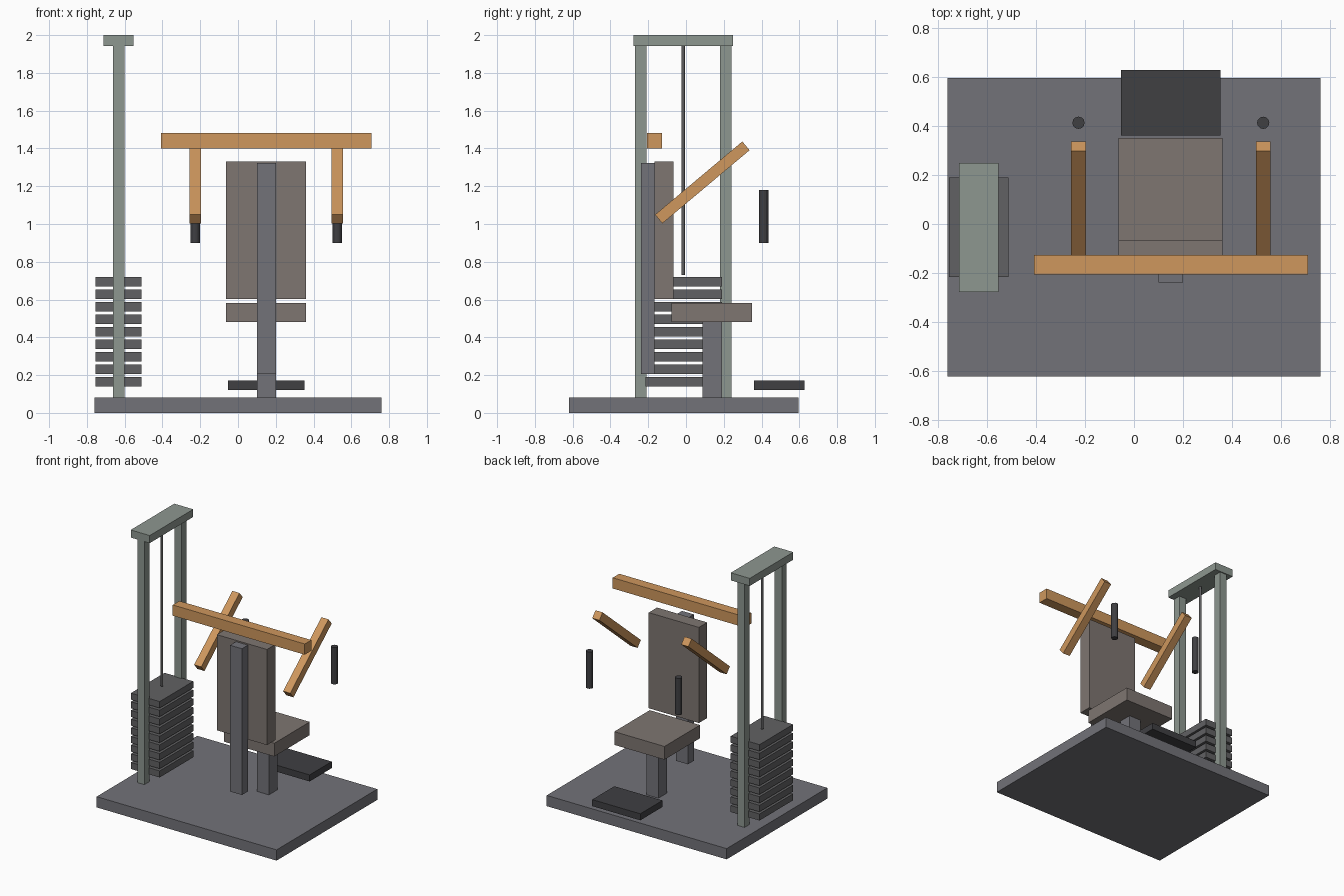
import bpy, math

if "Cube" in bpy.data.objects:
    bpy.data.objects.remove(bpy.data.objects["Cube"])


def material(name, rgb):
    m = bpy.data.materials.new(name)
    m.diffuse_color = (*rgb, 1)
    m.use_nodes = True
    m.node_tree.nodes["Principled BSDF"].inputs["Base Color"].default_value = m.diffuse_color
    return m


FRAME = material("frame_grey", (0.17, 0.17, 0.19))
TOWER = material("tower_grey", (0.27, 0.31, 0.28))
PAD = material("pad_brown", (0.21, 0.18, 0.165))
ARM = material("arm_orange", (0.62, 0.31, 0.11))
WEIGHT = material("weight_grey", (0.12, 0.12, 0.125))
RUBBER = material("rubber_dark", (0.05, 0.05, 0.055))


def finish(name, mat):
    ob = bpy.context.object
    ob.name = name
    ob.data.materials.append(mat)
    return ob


def box(name, x, y, z, mat, tilt=0):
    """Box from (min, max) ranges, optionally tilted about x."""
    loc = [(r[0] + r[1]) / 2 for r in (x, y, z)]
    bpy.ops.mesh.primitive_cube_add(size=1, location=loc, rotation=(tilt, 0, 0))
    ob = finish(name, mat)
    ob.scale = [r[1] - r[0] for r in (x, y, z)]
    bpy.ops.object.transform_apply(location=False, rotation=False, scale=True)
    return ob


def rod(name, x, y, z, radius, mat):
    bpy.ops.mesh.primitive_cylinder_add(vertices=12, radius=radius, depth=z[1] - z[0],
                                        location=(x, y, (z[0] + z[1]) / 2))
    return finish(name, mat)


# Base platform
box("base", (-0.76, 0.76), (-0.62, 0.595), (0, 0.082), FRAME)

# Weight tower: two posts, cap, cable
for side, y in (("front", -0.24), ("back", 0.21)):
    box(f"tower_post_{side}", (-0.662, -0.602), (y - 0.03, y + 0.03), (0.08, 1.945), TOWER)
box("tower_cap", (-0.712, -0.552), (-0.277, 0.248), (1.942, 2.0), TOWER)
rod("cable", -0.632, -0.015, (0.73, 1.945), 0.009, WEIGHT)

# Stack of weight plates
for i in range(9):
    z = 0.14 + i * 0.0662
    box(f"weight_plate_{i + 1}", (-0.754, -0.511), (-0.215, 0.19), (z, z + 0.05), WEIGHT)

# Seat, backrest and their supports
box("seat_post", (0.1, 0.2), (0.087, 0.19), (0.08, 0.482), FRAME)
box("seat", (-0.063, 0.361), (-0.078, 0.35), (0.481, 0.582), PAD)
box("back_upright", (0.1, 0.2), (-0.238, -0.166), (0.205, 1.322), FRAME)
box("backrest", (-0.063, 0.361), (-0.166, -0.066), (0.602, 1.332), PAD)

# Foot plate
box("foot_plate", (-0.053, 0.353), (0.36, 0.627), (0.121, 0.171), RUBBER)

# Overhead crossbar
box("crossbar", (-0.407, 0.708), (-0.206, -0.127), (1.4, 1.482), ARM)

# Slanted press arms and hanging grips
for side, x in (("left", -0.226), ("right", 0.526)):
    box(f"press_arm_{side}", (x - 0.03, x + 0.03), (-0.215, 0.388), (1.19, 1.25), ARM,
        tilt=math.radians(40))
    rod(f"grip_{side}", x, 0.412, (0.9, 1.18), 0.025, RUBBER)
